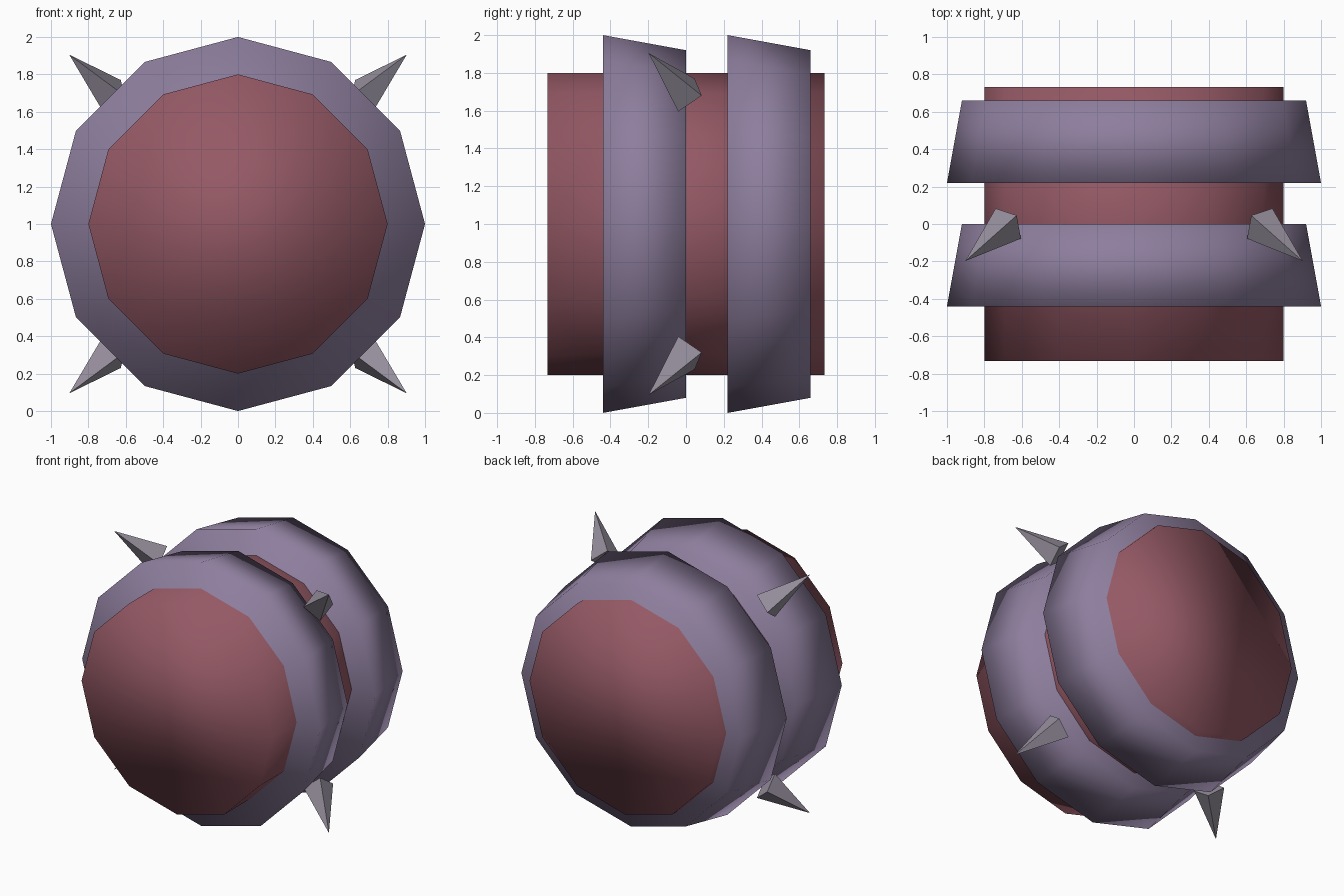
import bpy, bmesh
from math import radians
from mathutils import Matrix

if "Cube" in bpy.data.objects:
    bpy.data.objects.remove(bpy.data.objects["Cube"])


def material(name, rgb):
    m = bpy.data.materials.new(name)
    m.diffuse_color = (*rgb, 1)
    m.use_nodes = True
    m.node_tree.nodes["Principled BSDF"].inputs["Base Color"].default_value = m.diffuse_color
    return m


def add_object(name, mesh, mat):
    ob = bpy.data.objects.new(name, mesh)
    ob.location.z = 1
    mesh.materials.append(mat)
    bpy.context.collection.objects.link(ob)
    return ob


def drum(name, y0, y1, r0, r1, mat):
    """Smooth-shaded 12-sided drum lying along y, radius r0 at y0 and r1 at y1."""
    bm = bmesh.new()
    bmesh.ops.create_cone(
        bm, cap_ends=True, segments=12, radius1=r0, radius2=r1, depth=y1 - y0,
        matrix=Matrix.Translation((0, (y0 + y1) / 2, 0)) @ Matrix.Rotation(radians(-90), 4, 'X'))
    for f in bm.faces:
        f.smooth = True
    mesh = bpy.data.meshes.new(name)
    bm.to_mesh(mesh)
    bm.free()
    return add_object(name, mesh, mat)


red = material("dull_red", (0.30, 0.10, 0.13))
purple = material("dull_purple", (0.27, 0.21, 0.34))
spike_grey = material("purple_grey", (0.30, 0.27, 0.33))

# Core barrel and the two tapered bands around it
drum("core", -0.733, 0.733, 0.8, 0.8, red)
drum("front_band", -0.44, 0.0, 1.0, 0.92, purple)
drum("back_band", 0.22, 0.66, 1.0, 0.92, purple)

# Four-sided spike leaning forward, mirrored to all four diagonals
tip = (0.902, -0.198, 0.905)
base = [(0.605, -0.078, 0.685), (0.627, 0.046, 0.77),
        (0.74, 0.083, 0.68), (0.718, -0.041, 0.595)]
mesh = bpy.data.meshes.new("spikes")
mesh.from_pydata(base + [tip], [], [(0, 1, 2, 3)] + [((i + 1) % 4, i, 4) for i in range(4)])
bm = bmesh.new()
bm.from_mesh(mesh)
bmesh.ops.recalc_face_normals(bm, faces=bm.faces)
bm.to_mesh(mesh)
bm.free()
spikes = add_object("spikes", mesh, spike_grey)
mirror = spikes.modifiers.new("mirror", 'MIRROR')
mirror.use_axis = (True, False, True)
